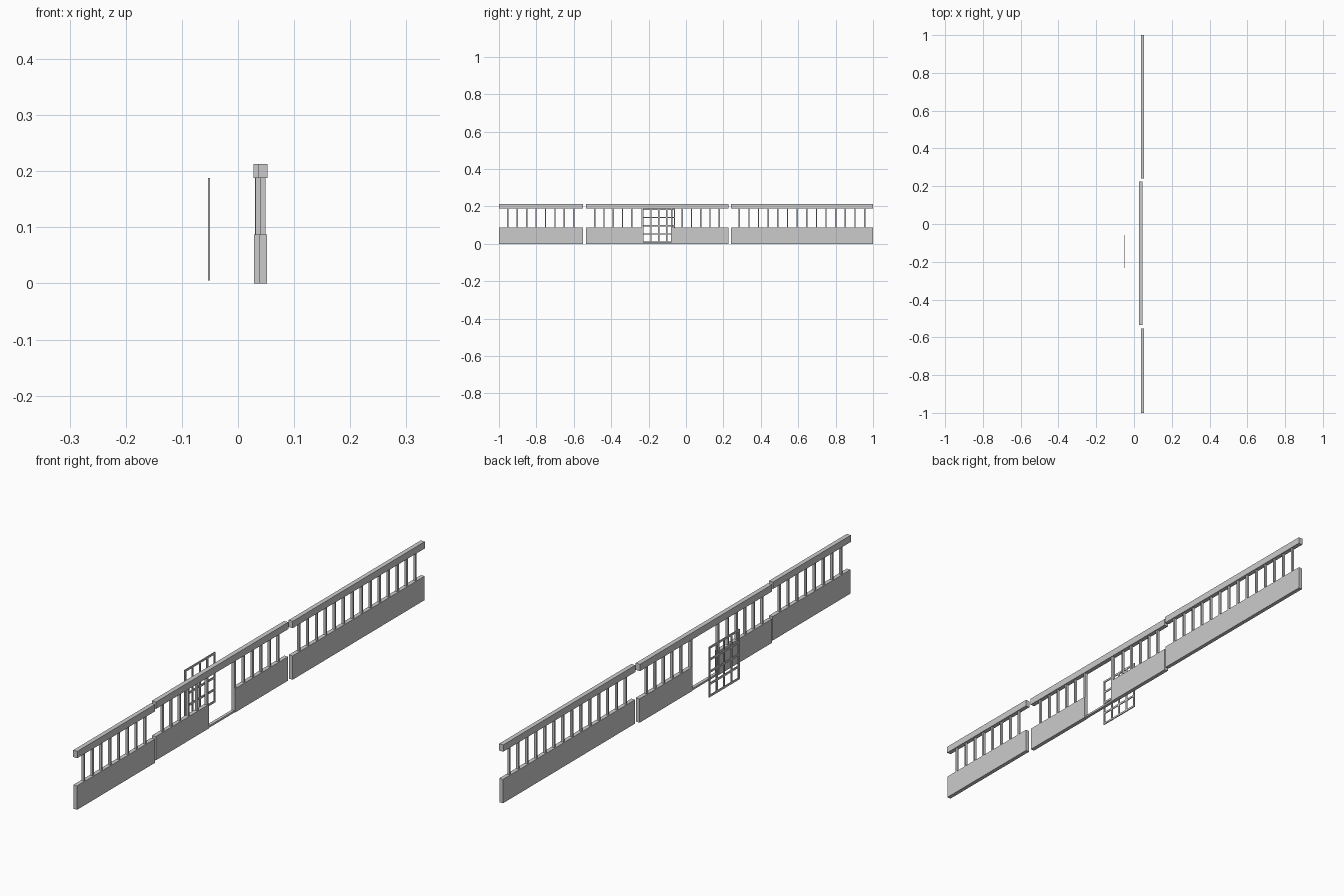
import bpy, bmesh

if "Cube" in bpy.data.objects:
    bpy.data.objects.remove(bpy.data.objects["Cube"])


def make_boxes(name, boxes):
    """One object from a list of (x0, x1, y0, y1, z0, z1) boxes."""
    bm = bmesh.new()
    for x0, x1, y0, y1, z0, z1 in boxes:
        vs = bmesh.ops.create_cube(bm, size=1)["verts"]
        for v in vs:
            v.co.x = x1 if v.co.x > 0 else x0
            v.co.y = y1 if v.co.y > 0 else y0
            v.co.z = z1 if v.co.z > 0 else z0
    me = bpy.data.meshes.new(name)
    bm.to_mesh(me)
    bm.free()
    ob = bpy.data.objects.new(name, me)
    bpy.context.collection.objects.link(ob)
    return ob


WALL_TOP, RAIL_BOTTOM, RAIL_TOP = 0.087, 0.188, 0.213


def balusters(name, x, first, last, count):
    step = (last - first) / (count - 1)
    make_boxes(name, [(x - 0.0045, x + 0.0045,
                       first + i * step - 0.0035, first + i * step + 0.0035,
                       WALL_TOP, RAIL_BOTTOM) for i in range(count)])


# outer fence sections, set slightly back
for tag, y0, y1, first, last, n in (("near", -1.0, -0.552, -0.953, -0.60, 8),
                                    ("far", 0.24, 1.0, 0.285, 0.955, 14)):
    make_boxes(tag + "_low_wall", [(0.037, 0.052, y0, y1, 0, WALL_TOP)])
    make_boxes(tag + "_top_rail", [(0.036, 0.0525, y0, y1, RAIL_BOTTOM, RAIL_TOP)])
    balusters(tag + "_balusters", 0.0445, first, last, n)

# middle section with a gate opening
make_boxes("middle_low_wall", [(0.0285, 0.0435, -0.535, -0.23, 0, WALL_TOP),
                               (0.0285, 0.0435, -0.078, 0.226, 0, WALL_TOP)])
make_boxes("middle_top_rail", [(0.0275, 0.0445, -0.535, 0.226, RAIL_BOTTOM, RAIL_TOP)])
balusters("middle_balusters_near", 0.036, -0.488, -0.29, 5)
balusters("middle_balusters_far", 0.036, -0.02, 0.178, 5)

# gate frame: two posts and a sill
make_boxes("gate_frame", [(0.0305, 0.0415, -0.237, -0.228, 0, RAIL_BOTTOM),
                          (0.0305, 0.0415, -0.08, -0.071, 0, RAIL_BOTTOM),
                          (0.0305, 0.0415, -0.228, -0.08, 0, 0.007)])

# detached lattice gate
Y0, Y1, Z0, Z1, B = -0.233, -0.058, 0.005, 0.188, 0.007
COLS, ROWS = 4, 4
bars = []
for i in range(COLS + 1):
    y = Y0 + (Y1 - Y0 - B) * i / COLS
    bars.append((-0.0535, -0.0495, y, y + B, Z0, Z1))
for j in range(ROWS + 1):
    z = Z0 + (Z1 - Z0 - B) * j / ROWS
    bars.append((-0.0533, -0.0497, Y0 + 0.001, Y1 - 0.001, z, z + B))
make_boxes("lattice_gate", bars)
